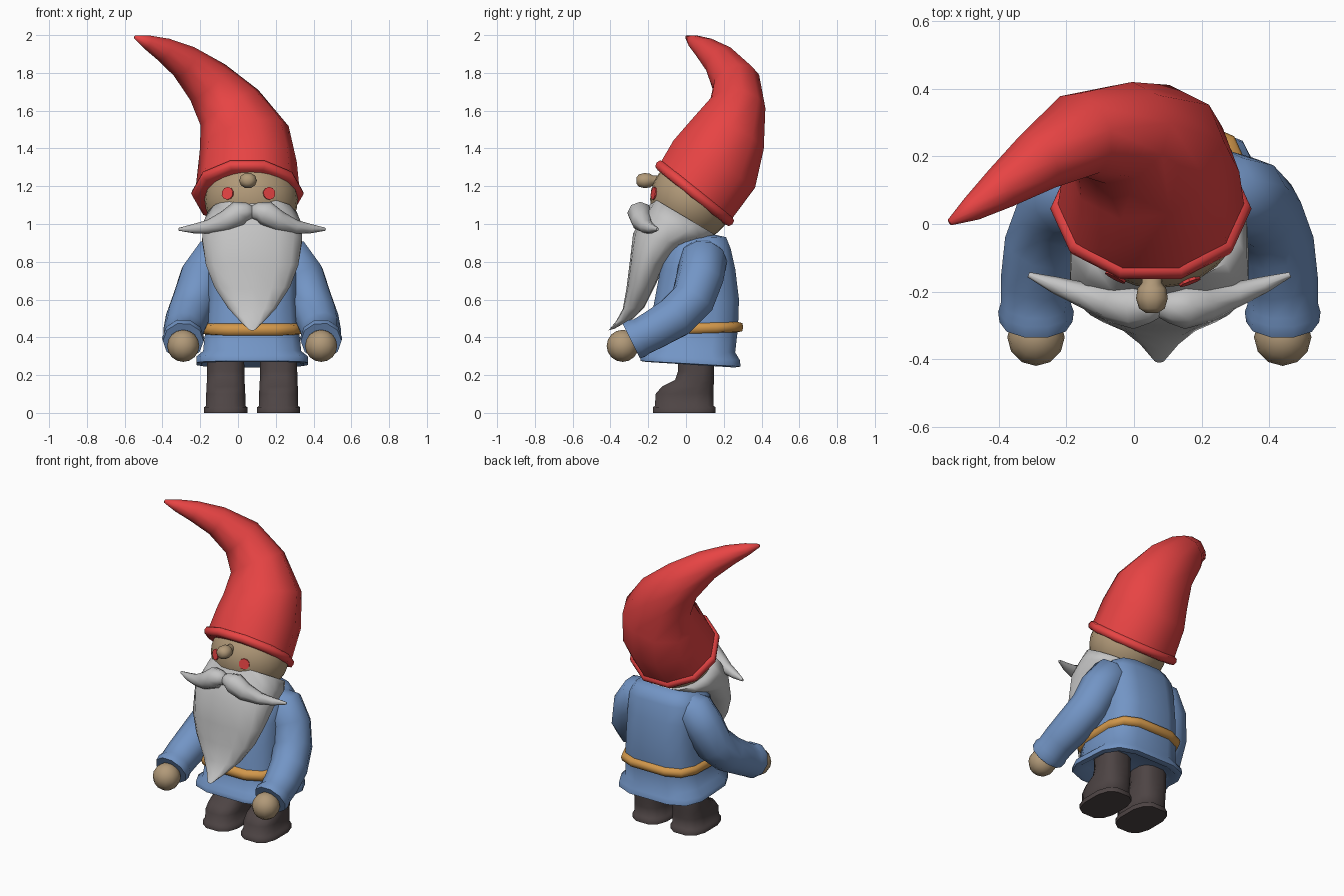
import bpy, bmesh, math
from mathutils import Vector, Matrix

CX = 0.075  # the figure's own mid line


def material(name, r, g, b):
    m = bpy.data.materials.new(name)
    m.diffuse_color = (r, g, b, 1)
    return m


RED = material("red", 0.80, 0.057, 0.057)
BLUE = material("blue", 0.17, 0.30, 0.56)
SKIN = material("skin", 0.44, 0.32, 0.19)
GREY = material("beard grey", 0.55, 0.55, 0.55)
DARK = material("boot brown", 0.075, 0.058, 0.058)
GOLD = material("belt tan", 0.64, 0.31, 0.07)


def finish(name, bm, mat, angle=75):
    bmesh.ops.recalc_face_normals(bm, faces=bm.faces)
    me = bpy.data.meshes.new(name)
    bm.to_mesh(me)
    bm.free()
    me.materials.append(mat)
    me.shade_smooth()
    me.set_sharp_from_angle(angle=math.radians(angle))
    ob = bpy.data.objects.new(name, me)
    bpy.context.collection.objects.link(ob)
    return ob


def loft(name, mat, rings, angle=75):
    """Skin a list of point rings and cap both ends."""
    bm = bmesh.new()
    vs = [[bm.verts.new(p) for p in ring] for ring in rings]
    n = len(vs[0])
    for a, b in zip(vs, vs[1:]):
        for i in range(n):
            j = (i + 1) % n
            bm.faces.new((a[i], a[j], b[j], b[i]))
    bm.faces.new(vs[0])
    bm.faces.new(vs[-1])
    return finish(name, bm, mat, angle)


def tube(name, mat, stations, n, u, normal=None, angle=75):
    """Stations are x, y, z, radius along u, radius across."""
    pts = [Vector(s[:3]) for s in stations]
    u, rings = Vector(u), []
    for k, s in enumerate(stations):
        t = pts[min(k + 1, len(pts) - 1)] - pts[max(k - 1, 0)]
        if normal and k == 0:
            t = Vector(normal)
        t.normalize()
        u = (u - t * u.dot(t)).normalized()
        v = t.cross(u)
        rings.append([pts[k] + u * s[3] * math.cos(2 * math.pi * i / n)
                      + v * s[4] * math.sin(2 * math.pi * i / n) for i in range(n)])
    return loft(name, mat, rings, angle)


def stack(name, mat, layers, n=12, cx=CX, power=0.8, angle=75):
    """Layers are half width, front y, front z, back y, back z."""
    rings = []
    for hw, yf, zf, yb, zb in layers:
        ring = []
        for i in range(n):
            a = 2 * math.pi * (i + 0.5) / n
            c = math.copysign(abs(math.cos(a)) ** power, math.cos(a))
            s = math.copysign(abs(math.sin(a)) ** power, math.sin(a))
            f = (s + 1) / 2
            ring.append((cx + hw * c, yf + (yb - yf) * f, zf + (zb - zf) * f))
        rings.append(ring)
    return loft(name, mat, rings, angle)


def ball(name, mat, centre, radii, seg=16):
    bm = bmesh.new()
    bmesh.ops.create_uvsphere(bm, u_segments=seg, v_segments=seg // 2 + 2, radius=1)
    bmesh.ops.transform(bm, verts=bm.verts,
                        matrix=Matrix.Translation(centre) @ Matrix.Diagonal((*radii, 1)))
    return finish(name, bm, mat)


# Tunic with rolled hem
stack("tunic", BLUE, [
    (0.22, -0.16, 0.30, 0.21, 0.29), (0.275, -0.215, 0.27, 0.26, 0.24),
    (0.302, -0.245, 0.275, 0.295, 0.245), (0.302, -0.245, 0.305, 0.29, 0.28),
    (0.265, -0.215, 0.33, 0.265, 0.32), (0.252, -0.20, 0.44, 0.28, 0.45),
    (0.24, -0.17, 0.60, 0.285, 0.60), (0.24, -0.14, 0.76, 0.265, 0.76),
    (0.24, -0.11, 0.86, 0.24, 0.87), (0.20, -0.08, 0.92, 0.215, 0.93),
    (0.12, -0.03, 0.94, 0.15, 0.945)], power=0.58)

# Belt
stack("belt", GOLD, [
    (0.24, -0.19, 0.405, 0.27, 0.425), (0.265, -0.22, 0.415, 0.303, 0.433),
    (0.271, -0.225, 0.44, 0.308, 0.455),
    (0.265, -0.22, 0.46, 0.303, 0.475), (0.24, -0.19, 0.475, 0.27, 0.485)], power=0.58)

for s, side in ((-1, "left"), (1, "right")):
    # Boot: sole, foot and shaft
    stack(side + "_boot", DARK, [
        (0.117, -0.18, 0, 0.16, 0), (0.117, -0.18, 0.03, 0.16, 0.03),
        (0.106, -0.168, 0.037, 0.15, 0.037), (0.106, -0.165, 0.10, 0.15, 0.10),
        (0.104, -0.13, 0.14, 0.15, 0.14), (0.102, -0.06, 0.175, 0.15, 0.17),
        (0.101, -0.045, 0.22, 0.15, 0.22), (0.099, -0.045, 0.36, 0.15, 0.36)],
        cx=CX + s * 0.14, power=0.7)
    # Sleeve with cuff lip
    arm = [(0.12, 0.085, 0.83, 0.10), (0.20, 0.09, 0.81, 0.127), (0.262, 0.075, 0.72, 0.125),
           (0.305, 0.035, 0.60, 0.12), (0.342, -0.06, 0.505, 0.117),
           (0.362, -0.17, 0.44, 0.108), (0.365, -0.235, 0.405, 0.104),
           (0.365, -0.26, 0.395, 0.112), (0.365, -0.29, 0.38, 0.108)]
    tube(side + "_sleeve", BLUE, [(CX + s * x, y, z, r, r) for x, y, z, r in arm], 10, (0, 1, 0))
    ball(side + "_hand", SKIN, (CX + s * 0.365, -0.335, 0.355), (0.085, 0.085, 0.085), 12)
    # Half of the moustache
    half = [(-0.01, -0.24, 1.062, 0.03), (0.03, -0.245, 1.066, 0.048), (0.07, -0.245, 1.058, 0.066),
            (0.14, -0.235, 1.015, 0.056), (0.23, -0.208, 0.985, 0.037),
            (0.31, -0.18, 0.975, 0.025), (0.387, -0.15, 0.972, 0.008)]
    tube(side + "_moustache", GREY,
         [(CX + s * x, y, z, r, r) for x, y, z, r in half], 8, (0, 0, 1))

# Head
HC, HR = Vector((0.07, 0.03, 1.13)), Vector((0.247, 0.22, 0.225))
ball("head", SKIN, HC, HR, 24)

# Nose: short bridge and round tip
tube("nose", SKIN, [(0.053, y, 1.23, r, r * 0.9) for y, r in (
    (-0.12, 0.03), (-0.175, 0.03), (-0.19, 0.042), (-0.22, 0.047),
    (-0.25, 0.038), (-0.263, 0.018))], 10, (1, 0, 0))

# Cheek patches lying on the face
for x, side in ((-0.055, "left"), (0.165, "right")):
    z = 1.162
    dx, dz = (x - HC.x) / HR.x, (z - HC.z) / HR.z
    dy = -math.sqrt(1 - dx * dx - dz * dz)
    normal = Vector((dx / HR.x, dy / HR.y, dz / HR.z)).normalized()
    at = Vector((x, HC.y + dy * HR.y, z))
    a, b = at - normal * 0.005, at + normal * 0.004
    tube(side + "_cheek", RED, [(*a, 0.034, 0.034), (*b, 0.034, 0.034)], 10, (0, 0, 1), angle=30)

# Beard wrapping the jaw and falling to a forward point
stack("beard", GREY, [
    (0.24, -0.17, 1.135, 0.16, 0.94), (0.265, -0.22, 1.06, 0.13, 0.91),
    (0.27, -0.28, 0.95, 0.00, 0.88), (0.25, -0.30, 0.78, -0.11, 0.79),
    (0.205, -0.315, 0.66, -0.16, 0.68), (0.13, -0.335, 0.55, -0.22, 0.56),
    (0.07, -0.37, 0.485, -0.28, 0.50), (0.018, -0.41, 0.437, -0.38, 0.445)], n=14, power=0.82)

# Hat: bent cone, tilted back, tip curling to the side
TILT = Vector((0, 0.63, 0.78)).normalized()
BASE = Vector((0.05, 0.042, 1.158))
tube("hat", RED, [
    (*BASE, 0.278, 0.252), (0.05, 0.148, 1.315, 0.262, 0.262),
    (0.033, 0.212, 1.455, 0.245, 0.217), (-0.045, 0.27, 1.615, 0.182, 0.152),
    (-0.16, 0.265, 1.75, 0.133, 0.128), (-0.285, 0.185, 1.86, 0.093, 0.093),
    (-0.395, 0.105, 1.925, 0.064, 0.064), (-0.48, 0.045, 1.963, 0.038, 0.038),
    (-0.545, 0.005, 1.99, 0.010, 0.010)], 10, (1, 0, 0), TILT)

# Rolled brim
brim = []
for off, grow in ((-0.022, -0.012), (-0.015, 0.012), (0.005, 0.02), (0.025, 0.014), (0.036, -0.01)):
    brim.append((*(BASE + TILT * off), 0.278 + grow, 0.252 + grow))
tube("hat_brim", RED, brim, 10, (1, 0, 0), TILT)
